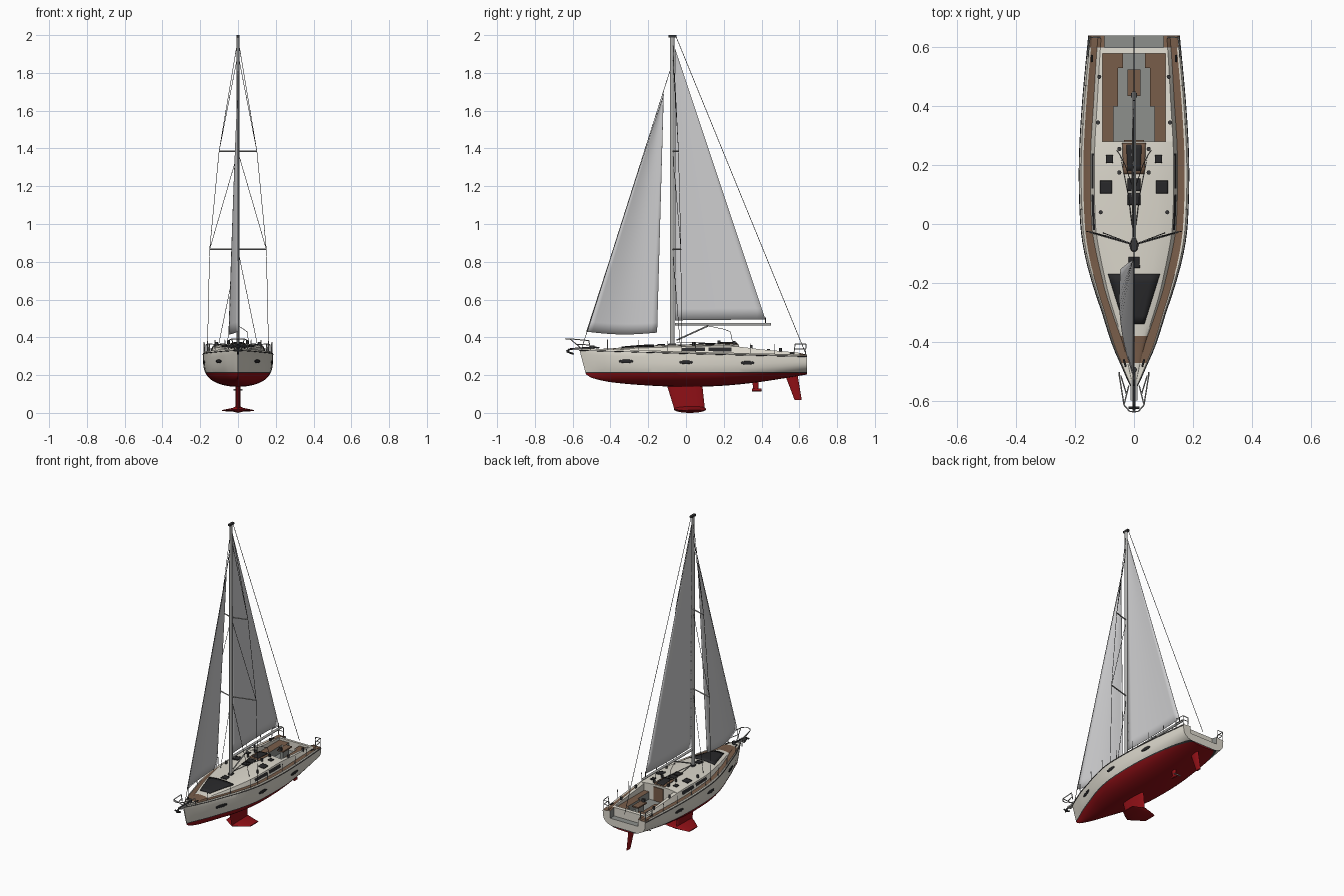
import bpy, bmesh, math
from mathutils import Vector, Matrix

if "Cube" in bpy.data.objects:
    bpy.data.objects.remove(bpy.data.objects["Cube"])

COLS = {"gelcoat_cream": (.72, .69, .61), "antifouling_red": (.28, .005, .008), "teak_brown": (.19, .11, .068),
        "dark_glass": (.022, .022, .024), "sail_grey": (.62, .62, .63), "spar_grey": (.42, .42, .41),
        "cockpit_grey": (.27, .28, .265), "rigging_black": (.04, .04, .042)}
MATS, IDX = [], {}
for n, c in COLS.items():
    m = bpy.data.materials.new(n)
    m.diffuse_color = (*c, 1)
    m.use_nodes = True
    m.node_tree.nodes["Principled BSDF"].inputs["Base Color"].default_value = m.diffuse_color
    IDX[n] = len(MATS)
    MATS.append(m)
CREAM, RED, TEAK, GLASS, SAIL, SPAR, GREY, BLACK = range(8)


def finish(name, bm, mat=None):
    bmesh.ops.recalc_face_normals(bm, faces=bm.faces[:])
    me = bpy.data.meshes.new(name)
    bm.to_mesh(me)
    bm.free()
    for m in (MATS if mat is None else [MATS[mat]]):
        me.materials.append(m)
    ob = bpy.data.objects.new(name, me)
    bpy.context.collection.objects.link(ob)
    return ob


def curve(table, y):
    """Smooth interpolation through (y, value) pairs."""
    if y <= table[0][0]:
        return table[0][1]
    def slope(i):
        a, b = table[max(i - 1, 0)], table[min(i + 1, len(table) - 1)]
        return (b[1] - a[1]) / (b[0] - a[0])
    for i in range(len(table) - 1):
        (a, va), (b, vb) = table[i], table[i + 1]
        if y <= b:
            h = b - a
            t = (y - a) / h
            return (va * (2*t**3 - 3*t*t + 1) + vb * (3*t*t - 2*t**3)
                    + slope(i) * h * (t**3 - 2*t*t + t) + slope(i + 1) * h * (t**3 - t*t))
    return table[-1][1]


def loft(name, rings, mat):
    bm = bmesh.new()
    vs = [[bm.verts.new(p) for p in r] for r in rings]
    n = len(vs[0])
    for a, b in zip(vs, vs[1:]):
        for i in range(n):
            bm.faces.new((a[i], a[(i+1) % n], b[(i+1) % n], b[i]))
    bm.faces.new(vs[0])
    bm.faces.new(vs[-1])
    return finish(name, bm, mat)


def tubes(name, paths, r, mat, mirror=False, seg=6):
    bm = bmesh.new()
    for s in ((1, -1) if mirror else (1,)):
        for path in paths:
            for p, q in zip(path, path[1:]):
                a, b = (Vector((v[0] * s, v[1], v[2])) for v in (p, q))
                d = b - a
                M = Matrix.Translation((a + b) / 2) @ d.to_track_quat('Z', 'Y').to_matrix().to_4x4()
                bmesh.ops.create_cone(bm, cap_ends=True, segments=seg, radius1=r, radius2=r, depth=d.length, matrix=M)
    return finish(name, bm, mat)


def box(name, lo, hi, mat):
    bm = bmesh.new()
    lo, hi = Vector(lo), Vector(hi)
    bmesh.ops.create_cube(bm, size=1, matrix=Matrix.Translation((lo + hi) / 2) @ Matrix.Diagonal((*(hi - lo), 1)))
    return finish(name, bm, mat)


def sheet(name, f, nu, nv, mat, thick):
    """Grid surface f(u, v), thickened."""
    bm = bmesh.new()
    g = [[bm.verts.new(f(i / nu, j / nv)) for i in range(nu + 1)] for j in range(nv + 1)]
    for j in range(nv):
        for i in range(nu):
            bm.faces.new((g[j][i], g[j][i+1], g[j+1][i+1], g[j+1][i]))
    ob = finish(name, bm, mat)
    md = ob.modifiers.new("thickness", 'SOLIDIFY')
    md.thickness, md.offset = thick, 0
    return ob


# --- hull lines
BEAM = [(-.53, .003), (-.5, .02), (-.45, .045), (-.4, .07), (-.3, .107), (-.2, .14), (-.1, .166), (0, .18), (.2, .185), (.4, .175), (.64, .153)]
KEEL = [(-.53, .205), (-.5, .186), (-.4, .163), (-.2, .145), (0, .138), (.2, .144), (.4, .165), (.64, .203)]
SHEER = [(-.53, .336), (0, .319), (.64, .303)]
CABIN = [(-.53, .339), (-.4, .336), (-.3, .341), (-.1, .348), (.1, .353), (.25, .353), (.4, .336), (.6, .318), (.64, .308)]
CWIDE = [(-.53, .001), (-.4, .035), (-.3, .075), (-.2, .105), (0, .145), (.2, .15), (.4, .138), (.64, .124)]


def hull_x(y, s):
    n = 4 if y > -.2 else 4 - 2 * (-.2 - y) / .33
    return curve(BEAM, y) * math.sqrt(max(0, 1 - (1 - s) ** n))


def rake(y, s):
    return y - .035 * s * max(0, (-.3 - y) / .23)


def roof_z(x, y):
    return curve(CABIN, y) + .012 * min(1, curve(CWIDE, y) / .1) * max(0, 1 - (x / curve(CWIDE, y)) ** 2)


def ring(y, mode, f):
    b, zk, zs, zc = (curve(t, y) for t in (BEAM, KEEL, SHEER, CABIN))
    w = min(curve(CWIDE, y), b * .8)
    wi, zd = w * .91, zs + .002
    side = [(hull_x(y, (k / 10) ** 1.8), rake(y, (k / 10) ** 1.8), zk + (zs - zk) * (k / 10) ** 1.8) for k in range(11)]
    prof = [(b * .97, zs + .006), (b * .93, zd), (w, zd)]
    prof += [(w + (wi - w) * t, zd + (zc - zd) * t) for t in (.25, .8, 1)]
    if mode == 'roof':
        prof += [(wi * k, roof_z(wi * k, y)) for k in (.8, .6, .4, .2, 0)]
    elif mode == 'pit':
        prof += [(.107, zc), (.107, .306), (f, .306), (f, .258), (0, .258)]
    elif mode == 'bar':
        prof += [(x, zc) for x in (.107, .08, .05, .02, 0)]
    else:
        prof += [(.1, zc), (.1, .262), (.07, .262), (.04, .262), (0, .262)]
    deck = [(x, rake(y, 1), z) for x, z in prof]
    flip = lambda p: (-p[0], p[1], p[2])
    return [flip(p) for p in side[:0:-1]] + side + deck + [flip(p) for p in deck[-2::-1]]


# --- hull, deck, cabin and cockpit as one closed loft
rows = [(y, 'roof', 0) for y in (-.53, -.515, -.5, -.475, -.45, -.42, -.395, -.37, -.34, -.3, -.26, -.22, -.18, -.14, -.1,
                                 -.06, -.02, .02, .06, .1, .12, .16, .2, .24, .28)]
rows += [(.28, 'pit', .07), (.34, 'pit', .07), (.4, 'pit', .07), (.4, 'pit', .055), (.46, 'pit', .055), (.53, 'pit', .055),
         (.53, 'pit', .038), (.58, 'pit', .038), (.58, 'bar', 0), (.6, 'bar', 0), (.6, 'step', 0), (.64, 'step', 0)]
bm = bmesh.new()
V = [[bm.verts.new(p) for p in ring(*r)] for r in rows]
N = len(V[0])
for j in range(len(rows) - 1):
    y, mode = (rows[j][0] + rows[j+1][0]) / 2, rows[j][1]
    wall = rows[j][0] == rows[j+1][0]
    for i in range(N):
        face = bm.faces.new((V[j][i], V[j][(i+1) % N], V[j+1][(i+1) % N], V[j+1][i]))
        c = min(i - 20, 41 - i)
        m = CREAM
        if i >= 20 and not wall:
            if (c == 2 and y > -.45) or (c >= 2 and -.45 < y < -.37):
                m = TEAK
            elif c == 4 and (-.02 < y < .1 or .12 < y < .24):
                m = GLASS
            elif mode == 'pit':
                m = {8: TEAK, 9: GREY, 10: GREY}.get(c, CREAM)
            elif mode == 'step':
                m = GREY if c >= 7 else TEAK
        face.material_index = m
bm.faces.new(V[0])
bm.faces.new(V[-1])
bmesh.ops.remove_doubles(bm, verts=bm.verts[:], dist=1e-5)
for z in (.211, .217):
    bmesh.ops.bisect_plane(bm, geom=bm.verts[:] + bm.edges[:] + bm.faces[:], plane_co=(0, 0, z), plane_no=(0, 0, 1))
for f in bm.faces:
    z = f.calc_center_median().z
    if z < .217:
        f.material_index = RED if z < .211 else BLACK
finish("hull_and_deck", bm)

edge = [(curve(BEAM, y) + .001, rake(y, 1), curve(SHEER, y) - .005) for y in sorted({r[0] for r in rows})]
tubes("rubbing_strake", [edge], .002, BLACK, True)


# --- hull portlights
def portlight(name, yc, zc, s):
    def f(u, v):
        y = yc + (u - .5) * .07
        z = zc + (v - .5) * .018 * (1 - .6 * abs(2 * u - 1) ** 3)
        k = (z - curve(KEEL, y)) / (curve(SHEER, y) - curve(KEEL, y))
        return (s * (hull_x(y, k) + .001), rake(y, k), z)
    sheet(name, f, 8, 3, GLASS, .004)


for s in (1, -1):
    for yc, zc in ((-.315, .273), (0, .268), (.325, .265)):
        portlight("hull_portlight", yc, zc, s)


# --- hatches following the cabin roof: centre x, y range, half widths
def hatch(name, xc, y0, y1, w0, w1, mat, lift=.002):
    def f(u, v):
        y = y0 + (y1 - y0) * v
        x = xc + (2 * u - 1) * (w0 + (w1 - w0) * v)
        return (x, y, roof_z(x, y) + lift)
    sheet(name, f, 6, 6, mat, .006)


hatch("foredeck_hatch", 0, -.34, -.17, .035, .088, GLASS)
hatch("mast_hatch", 0, -.15, -.112, .02, .018, GLASS)
hatch("companion_slide", 0, .17, .275, .036, .04, TEAK)
hatch("companion_glass", 0, .18, .27, .022, .026, GLASS, .006)
hatch("saloon_hatch_fore", 0, .065, .105, .022, .022, GLASS)
hatch("saloon_hatch_aft", 0, .112, .155, .022, .022, GLASS)
for s in (1, -1):
    hatch("side_hatch", s * .095, .103, .147, .02, .02, GLASS)
    hatch("small_hatch", s * .083, .207, .234, .012, .012, GLASS)

# --- cockpit fittings
box("companion_door", (-.034, .279, .26), (.034, .286, .35), TEAK)
box("cockpit_table", (-.022, .435, .312), (.022, .525, .32), TEAK)
box("table_pedestal", (-.012, .45, .255), (.012, .51, .313), GREY)
box("instrument_pod", (-.01, .43, .32), (.01, .445, .338), BLACK)
wz = [((x, y, z), (x, y, z + .022)) for x, y, z in ((.122, .345, .338), (.05, .255, .358), (.05, .175, .36), (.118, .5, .322), (.113, .04, .352))]
tubes("winches", wz, .007, BLACK, True, 12)

# --- keel, winged bulb, rudder and saildrive
def foil(y0, y1, x, z, tx, tz):
    c, h = (y0 + y1) / 2, (y1 - y0) / 2
    return [(x + tx * math.sin(a), c - h * math.cos(a), z + tz * math.sin(a)) for a in (k * math.pi / 10 for k in range(20))]


loft("keel_fin", [foil(-.105, .085, 0, .16, .013, 0), foil(-.062, .1, 0, .02, .012, 0)], RED)
loft("keel_wing", [foil(.0, .09, -.085, .012, 0, .003), foil(-.045, .103, -.03, .017, 0, .009), foil(-.065, .107, 0, .02, 0, .02),
                   foil(-.045, .103, .03, .017, 0, .009), foil(.0, .09, .085, .012, 0, .003)], RED)
loft("rudder", [foil(.523, .59, 0, .205, .009, 0), foil(.575, .613, 0, .068, .005, 0)], RED)
loft("saildrive_leg", [foil(.35, .385, 0, .17, .008, 0), foil(.358, .385, 0, .115, .006, 0)], RED)
tubes("saildrive_pod", [((0, .35, .122), (0, .4, .122))], .008, RED, seg=12)
tubes("propeller", [((-.024, .398, .122), (.024, .398, .122))], .004, SPAR)

# --- mast, boom and spreaders
def oval(z, a, b):
    return [(a * math.cos(t), -.073 + b * math.sin(t), z) for t in (k * math.pi / 8 for k in range(16))]


loft("mast", [oval(.35, .009, .013), oval(1.5, .009, .013), oval(1.99, .008, .012)], SPAR)
loft("mast_collar", [oval(.352, .016, .024), oval(.368, .014, .02)], BLACK)
box("masthead", (-.008, -.092, 1.988), (.008, -.05, 2.0), BLACK)
tubes("boom", [((0, -.058, .469), (0, .45, .469))], .0075, SPAR, seg=12)
tubes("boom_vang", [((0, -.05, .385), (0, .115, .46))], .004, SPAR)
tubes("spreaders", [((0, -.07, .866), (.15, -.027, .866)), ((0, -.07, 1.385), (.1, -.04, 1.385))], .004, SPAR, True)

# --- standing rigging and sheets
tubes("shrouds", [((0, -.07, 1.98), (.1, -.04, 1.385), (.15, -.027, .866), (.162, -.025, .325)),
                  ((0, -.07, 1.38), (.15, -.027, .866)), ((0, -.07, .86), (.105, -.03, .35)),
                  ((0, -.07, 1.9), (.1, -.04, 1.385))], .0014, BLACK, True, 5)
tubes("stays", [((0, -.553, .338), (0, -.085, 1.81)), ((0, -.052, 1.99), (0, .635, .31))], .0016, BLACK, seg=5)
tubes("mainsheet", [((0, .11, .462), (.03, .2, .443), (.048, .235, .43), (.058, .25, .36))], .0014, BLACK, True, 5)
tubes("mainsheet_lines", [((0, -.05, .37), (.02, .1, .37), (.05, .25, .362))], .0014, BLACK, True, 5)
tubes("clew_fitting", [((0, .42, .469), (0, .42, .505))], .003, BLACK)


# --- sails: tack, clew and head with some belly
def sail(name, tack, clew, head, belly, sag):
    T, C, H = Vector(tack), Vector(clew), Vector(head)
    def f(u, v):
        p = T.lerp(H, v).lerp(C.lerp(H, v), u)
        p.x -= belly * math.sin(math.pi * u) * (1 - v) ** .6
        p.z -= sag * math.sin(math.pi * u) * (1 - v) ** 8
        return p
    sheet(name, f, 12, 24, SAIL, .002)


sail("mainsail", (0, -.058, .49), (0, .42, .495), (0, -.058, 1.93), .008, 0)
sail("jib", (0, -.528, .43), (-.045, -.153, .425), (0, -.118, 1.69), .022, .012)

# --- rails, stanchions and bow gear
tubes("pulpit", [((.05, -.505, .335), (.05, -.515, .383), (.034, -.615, .392), (.015, -.637, .392), (0, -.638, .392)),
                 ((.034, -.615, .392), (.018, -.55, .338)), ((.045, -.515, .36), (.025, -.58, .363))], .0026, SPAR, True)
tubes("pushpit", [((.155, .57, .305), (.158, .578, .365), (.152, .634, .365), (.115, .635, .362), (.115, .633, .308)),
                  ((.156, .574, .338), (.15, .634, .338), (.115, .634, .338)), ((.15, .634, .305), (.152, .634, .365))], .0024, SPAR, True)
st = []
for y in (-.4, -.25, -.1, .05, .2, .34, .47):
    x, z = curve(BEAM, y) * .97, curve(SHEER, y)
    st.append(((x, rake(y, 1), z), (x + .002, rake(y, 1), z + .058)))
tubes("stanchions", st, .0022, SPAR, True)
box("bow_roller", (-.012, -.6, .332), (.012, -.53, .341), SPAR)
tubes("anchor", [((0, -.5, .346), (0, -.615, .338), (0, -.632, .325), (0, -.595, .312)),
                 ((-.018, -.625, .33), (.018, -.625, .33))], .005, BLACK)
tubes("windlass", [((0, -.495, .336), (0, -.495, .358))], .01, BLACK, seg=12)
tubes("cleats", [((.035, -.46, .345), (.028, -.485, .347)), ((.142, .55, .315), (.142, .575, .315))], .004, BLACK, True)

# --- smooth shading with crisp edges
for ob in bpy.context.collection.objects:
    ob.select_set(True)
    bpy.context.view_layer.objects.active = ob
bpy.ops.object.shade_smooth_by_angle(angle=math.radians(32))
